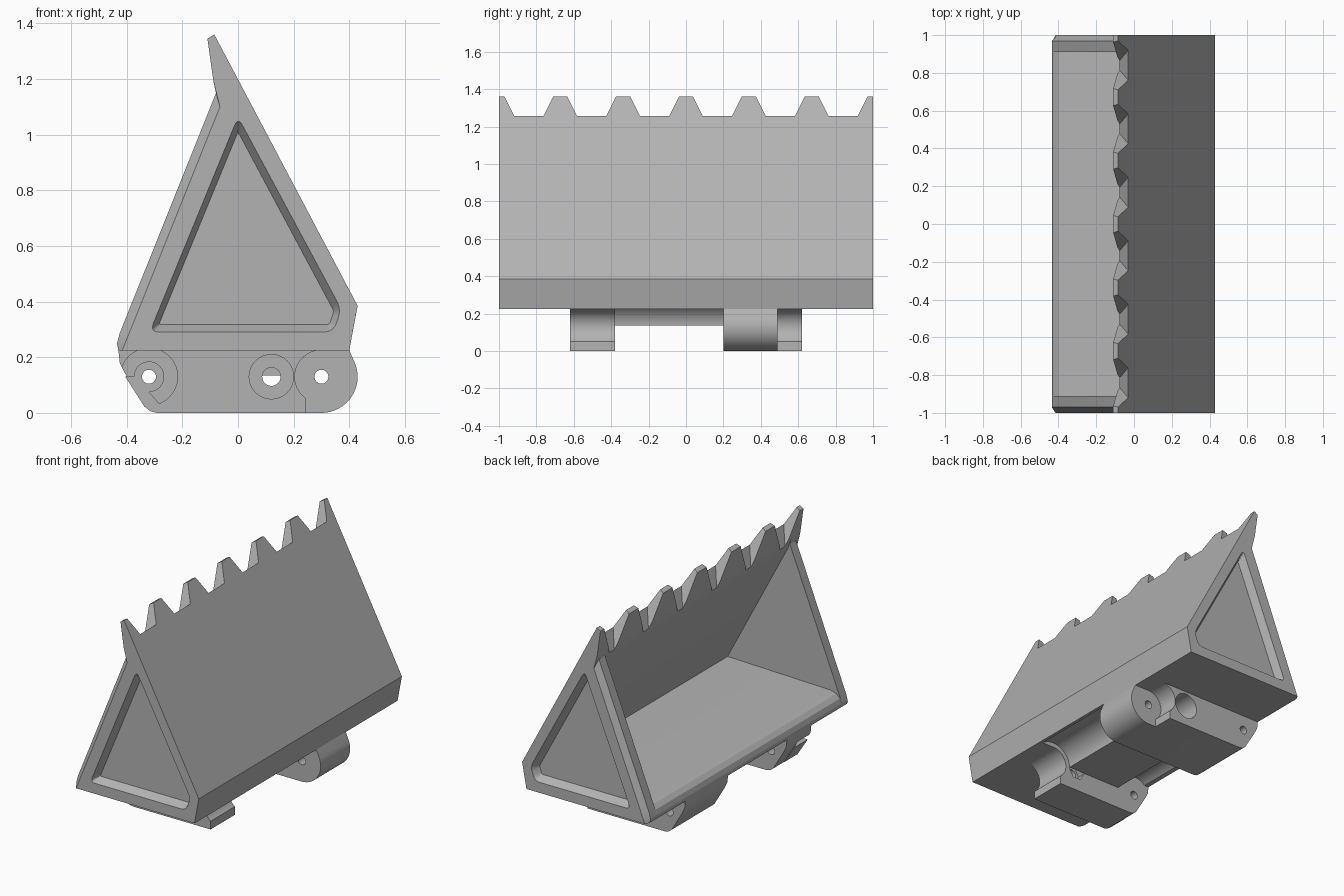
import bpy, bmesh, math

old = bpy.data.objects.get("Cube")
if old:
    bpy.data.objects.remove(old, do_unlink=True)

grey = bpy.data.materials.new("plain grey")
grey.use_nodes = True
GREY = (0.45, 0.45, 0.45, 1)
grey.diffuse_color = GREY
grey.node_tree.nodes["Principled BSDF"].inputs["Base Color"].default_value = GREY


def finish(name, bm):
    bmesh.ops.recalc_face_normals(bm, faces=bm.faces)
    mesh = bpy.data.meshes.new(name)
    bm.to_mesh(mesh)
    bm.free()
    mesh.materials.append(grey)
    obj = bpy.data.objects.new(name, mesh)
    bpy.context.collection.objects.link(obj)
    return obj


def loft(name, sections):
    """Closed solid through matching (y, [(x, z), ...]) sections."""
    bm = bmesh.new()
    rings = [[bm.verts.new((x, y, z)) for x, z in pts] for y, pts in sections]
    for a, b in zip(rings, rings[1:]):
        for i in range(len(a)):
            j = (i + 1) % len(a)
            bm.faces.new((a[i], a[j], b[j], b[i]))
    bm.faces.new(rings[0])
    bm.faces.new(rings[-1])
    return finish(name, bm)


def prism(name, pts, y0, y1):
    return loft(name, [(y0, pts), (y1, pts)])


def arc(cx, cz, r, a0=0, a1=360, n=32):
    steps = n if a1 - a0 == 360 else n + 1
    angles = [math.radians(a0 + (a1 - a0) * i / n) for i in range(steps)]
    return [(cx + r * math.cos(a), cz + r * math.sin(a)) for a in angles]


def rod(x, r, y0, y1, n=32):
    return prism("cutter", arc(x, PIN_Z, r, n=n), y0, y1)


def apply_bool(obj, other, op):
    mod = obj.modifiers.new("bool", 'BOOLEAN')
    mod.operation, mod.solver, mod.object = op, 'EXACT', other
    bpy.context.view_layer.objects.active = obj
    bpy.ops.object.modifier_apply(modifier=mod.name)
    bpy.data.objects.remove(other, do_unlink=True)


def cut(obj, cutter):
    apply_bool(obj, cutter, 'DIFFERENCE')


def rounded(corners, r, n=5):
    """Round every corner of a polygon with a short curve."""
    out = []
    for i, (x, z) in enumerate(corners):
        ends = []
        for px, pz in (corners[i - 1], corners[(i + 1) % len(corners)]):
            d = math.hypot(px - x, pz - z)
            ends.append((x + (px - x) * r / d, z + (pz - z) * r / d))
        (ax, az), (bx, bz) = ends
        for k in range(n + 1):
            t = k / n
            u, v, w = (1 - t) ** 2, 2 * t * (1 - t), t * t
            out.append((u * ax + v * x + w * bx, u * az + v * z + w * bz))
    return out


PIN_Z = 0.13
LEFT_X, MID_X, RIGHT_X = -0.32, 0.12, 0.30

# Bucket shell, with the open edge chamfered at both ends
back = [(-0.088, 1.19), (-0.11, 1.345), (-0.085, 1.36), (0.43, 0.385), (0.40, 0.225)]
full = [(-0.43, 0.225), (-0.435, 0.25), (-0.425, 0.287), (-0.079, 1.15)] + back
slim = [(-0.416, 0.225), (-0.406, 0.25), (-0.391, 0.287), (-0.065, 1.10)] + back
bucket = loft("bucket", [(-1, slim), (-0.97, full), (0.97, full), (1, slim)])

# Scoop cavity, with a rounded front lip
cavity = [(0.35, 0.335), (-0.36, 0.315), (-0.40, 0.303), (-0.425, 0.28), (-0.435, 0.25),
          (-0.6, 0.25), (-0.6, 1.19), (-0.088, 1.19), (-0.068, 1.125)]
cut(bucket, prism("cutter", cavity, -0.91, 0.91))

# Gaps between the teeth: wedges with sloping floors
for k in range(6):
    yc = (k - 2.5) * 0.336
    bm = bmesh.new()
    for x, z in ((-0.2, 1.13), (-0.085, 1.13), (0.072, 1.5), (-0.2, 1.5)):
        half = 0.015 + (z - 1.13) / 2
        for s in (-1, 1):
            bm.verts.new((x, yc + s * half, z))
    bmesh.ops.convex_hull(bm, input=bm.verts)
    cut(bucket, finish("cutter", bm))

# Tapered triangular recesses in the end walls
rim = rounded([(0, 1.065), (-0.318, 0.29), (0.342, 0.29), (0.372, 0.372)], 0.035)
bed = rounded([(0, 1.01), (-0.285, 0.317), (0.328, 0.317), (0.345, 0.365)], 0.012)
for s in (-1, 1):
    cut(bucket, loft("cutter", [(s * 1.001, rim), (s * 0.95, bed)]))

# Round clearances for the arm ends, cut into the underside
for x in (LEFT_X, RIGHT_X):
    cut(bucket, rod(x, 0.125, -0.38, 0.20))

# Mounting blocks below the floor
outline = [(-0.43, 0.226), (-0.425, 0.18), (-0.405, 0.14), (-0.335, 0.022), (-0.315, 0.006),
           (-0.29, 0), (0.245, 0), (0.245, 0.05)] + arc(RIGHT_X, PIN_Z, 0.096, 235, 90, 14) + [(0.30, 0.226)]
front_block = prism("front_mount", outline, -0.62, -0.38)
rear_block = prism("rear_mount", outline, 0.20, 0.62)

# Hinge lug on the rear block
lug = arc(RIGHT_X, PIN_Z, 0.13, -90, 20, 16) + [(0.40, 0.226), (0.15, 0.226), (0.15, 0)]
apply_bool(rear_block, prism("lug", lug, 0.20, 0.49), 'UNION')

# Hooked boss in a round pocket on the front block
cut(front_block, rod(LEFT_X, 0.103, -0.63, -0.50))
hook = arc(LEFT_X, PIN_Z, 0.055, -90, 180, 16) + [(-0.405, 0.13), (-0.335, 0.02), (-0.28, 0.03)]
apply_bool(front_block, prism("hook", hook, -0.62, -0.49), 'UNION')

# Pin holes, bearing bore and nut pocket
cut(front_block, rod(LEFT_X, 0.025, -0.7, -0.3))
cut(front_block, rod(MID_X, 0.033, -0.7, -0.3))
cut(front_block, rod(MID_X, 0.055, -0.43, -0.3, 6))
cut(front_block, rod(MID_X, 0.08, -0.7, -0.59))
cut(rear_block, rod(MID_X, 0.08, 0.3, 0.7))
cut(rear_block, rod(MID_X, 0.033, 0.1, 0.4))
for x in (LEFT_X, RIGHT_X):
    cut(rear_block, rod(x, 0.025, 0.1, 0.7))

# Web joining the two blocks
web = prism("centre_web", [(-0.32, 0.135), (0.30, 0.135), (0.30, 0.226), (-0.32, 0.226)], -0.38, 0.20)
for x in (LEFT_X, RIGHT_X):
    cut(web, rod(x, 0.125, -0.4, 0.22))

# Smooth the curved faces, keep the edges sharp
for obj in (bucket, front_block, rear_block, web):
    bpy.ops.object.select_all(action='DESELECT')
    obj.select_set(True)
    bpy.context.view_layer.objects.active = obj
    bpy.ops.object.shade_smooth_by_angle(angle=math.radians(25))
